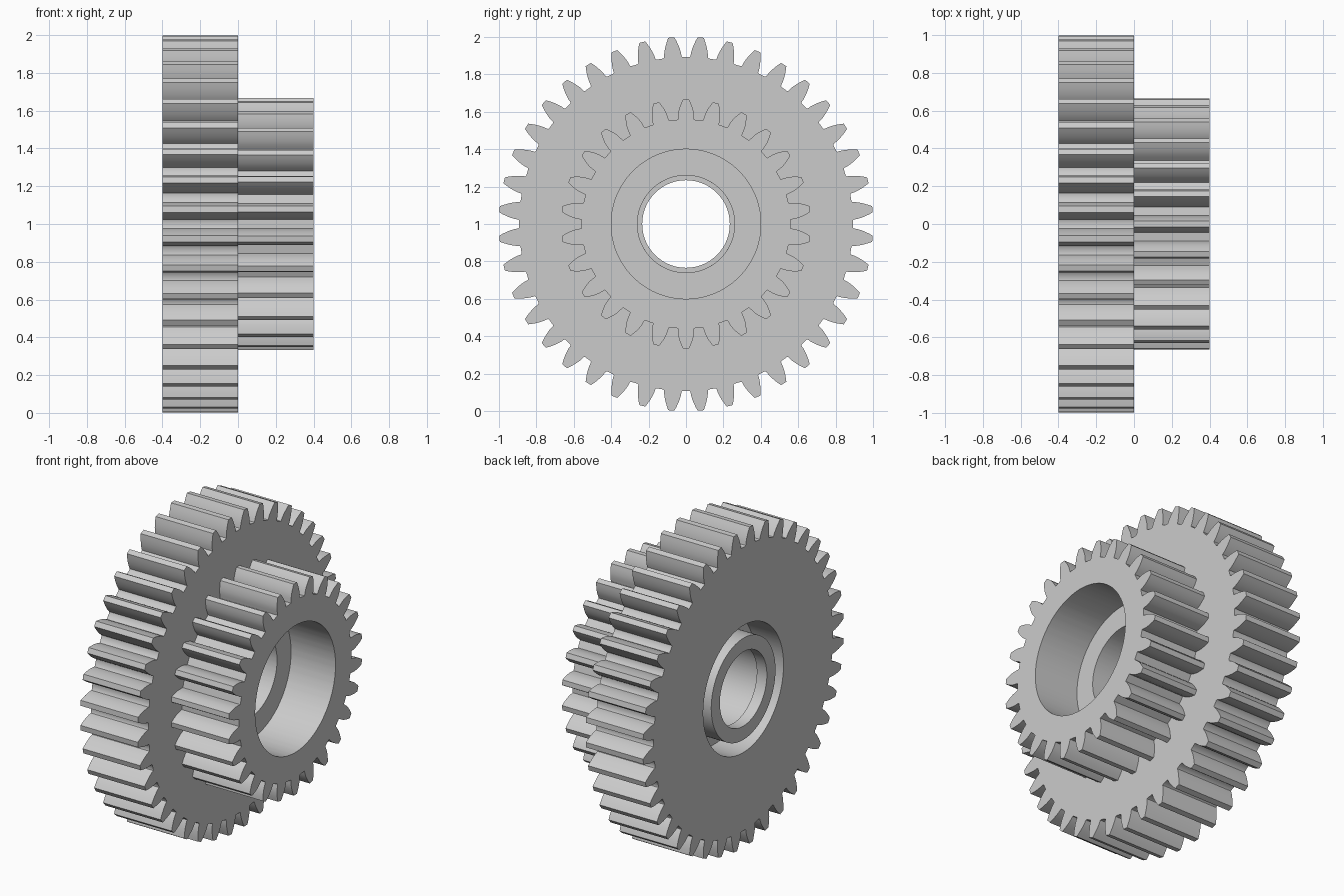
import bpy, bmesh
from math import pi, sin, cos, tan, acos, radians

cube = bpy.data.objects.get("Cube")
if cube:
    bpy.data.objects.remove(cube, do_unlink=True)

# Single plain grey for the whole part
grey = bpy.data.materials.new("machined grey")
grey.use_nodes = True
colour = (0.6, 0.6, 0.6, 1)
grey.diffuse_color = colour
grey.node_tree.nodes["Principled BSDF"].inputs["Base Color"].default_value = colour

MODULE = 1 / 21
PRESSURE = radians(20)
STEPS = 6


def involute(a):
    return tan(a) - a


def tooth_outline(teeth, phase):
    """Involute gear outline as (angle, radius) pairs."""
    pitch = MODULE * teeth / 2
    base = pitch * cos(PRESSURE)
    tip, root = pitch + MODULE, pitch - 1.25 * MODULE
    half = 0.96 * pi / (2 * teeth) + involute(PRESSURE)
    start = max(base, root) + 0.001
    flank = [(half + 0.006, root)]
    for i in range(STEPS):
        r = start + (tip - start) * i / (STEPS - 1)
        flank.append((half - involute(acos(base / r)), r))
    tooth = [(-a, r) for a, r in flank] + flank[::-1]
    step = 2 * pi / teeth
    return [((k + phase) * step + a, r) for k in range(teeth) for a, r in tooth]


def build_gear(name, teeth, phase, x_back, x_front, bore):
    """Closed ring swept through the toothed rim and the bore steps (radius, x)."""
    outline = tooth_outline(teeth, phase)
    bm = bmesh.new()

    def loop(x, radius=None):
        return [bm.verts.new((x, (radius or r) * sin(a), 1 + (radius or r) * cos(a)))
                for a, r in outline]

    loops = [loop(x_front), loop(x_back)] + [loop(x, r) for r, x in bore]
    n = len(outline)
    for j, first in enumerate(loops):
        second = loops[(j + 1) % len(loops)]
        for i in range(n):
            k = (i + 1) % n
            bm.faces.new((first[i], first[k], second[k], second[i]))
    bmesh.ops.recalc_face_normals(bm, faces=bm.faces)
    mesh = bpy.data.meshes.new(name)
    bm.to_mesh(mesh)
    bm.free()
    mesh.materials.append(grey)
    obj = bpy.data.objects.new(name, mesh)
    bpy.context.collection.objects.link(obj)
    bpy.ops.object.select_all(action='DESELECT')
    obj.select_set(True)
    bpy.context.view_layer.objects.active = obj
    bpy.ops.object.shade_smooth_by_angle(angle=radians(30))
    return obj


RECESS, BOSS, SHAFT, SLEEVE = 0.4, 0.32, 0.234, 0.26

# Large gear with a ring groove around its flush hub and a stepped shaft hole
build_gear("large_gear", 40, 0.5, -0.4, 0.0, [
    (RECESS, -0.4), (RECESS, -0.2), (BOSS, -0.2), (BOSS, -0.4),
    (SHAFT, -0.4), (SHAFT, -0.33), (SLEEVE, -0.33), (SLEEVE, 0.0)])

# Small gear with a wide counterbore
build_gear("small_gear", 26, 0.0, 0.0, 0.4, [
    (SLEEVE, 0.0), (SLEEVE, 0.09), (RECESS, 0.09), (RECESS, 0.4)])
